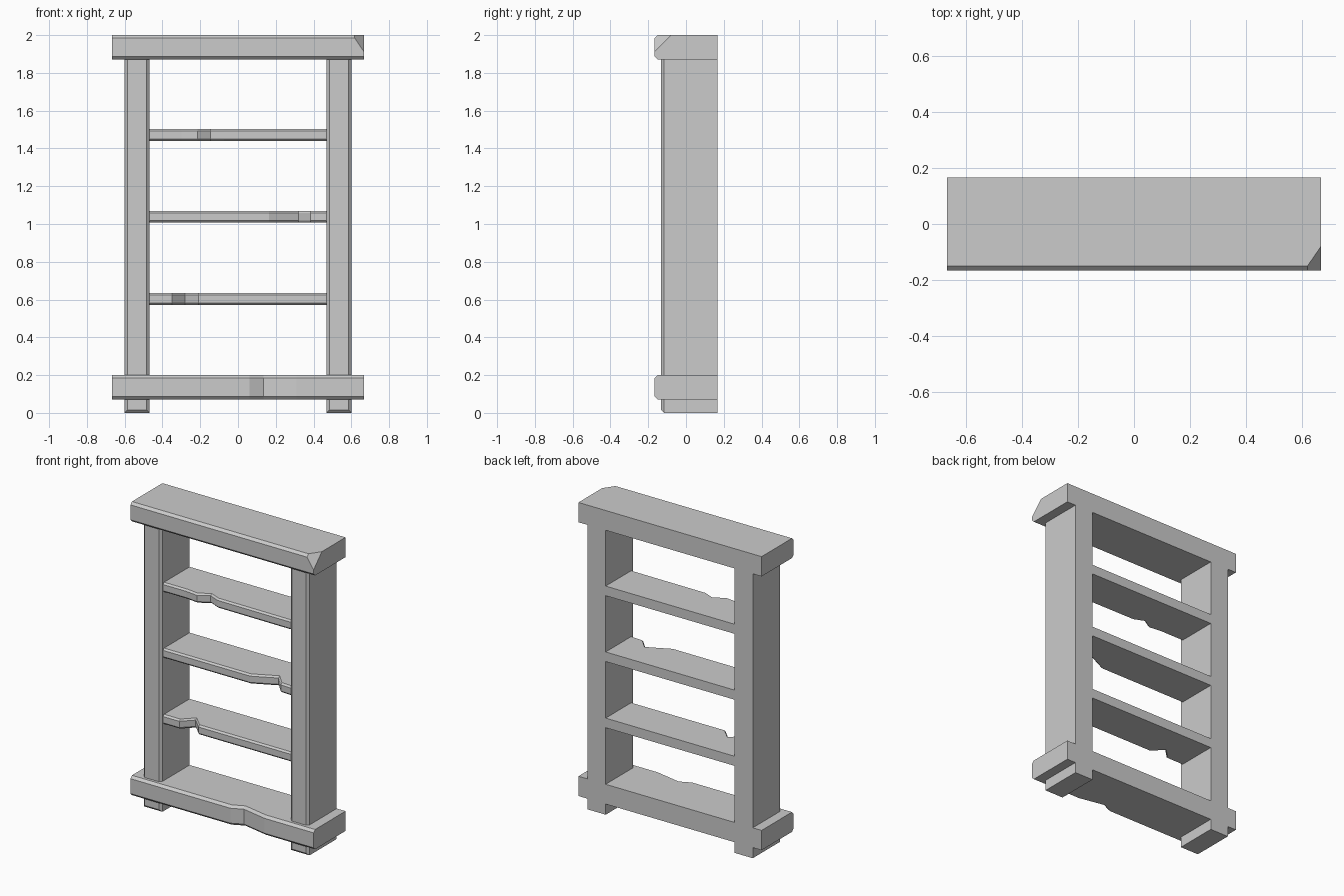
import bpy, bmesh
from mathutils import Vector

if "Cube" in bpy.data.objects:
    bpy.data.objects.remove(bpy.data.objects["Cube"])

BACK = 0.166


def finish(bm, name):
    bmesh.ops.recalc_face_normals(bm, faces=bm.faces)
    me = bpy.data.meshes.new(name)
    bm.to_mesh(me)
    bm.free()
    ob = bpy.data.objects.new(name, me)
    bpy.context.collection.objects.link(ob)
    return ob


def board(name, z0, z1, front, c, cut=None):
    """Plank whose front edge follows (x, y) points, with chamfered front edges."""
    bm = bmesh.new()
    rings = []
    for x, y in front:
        sec = [(BACK, z0), (y + c, z0), (y, z0 + c), (y, z1 - c), (y + c, z1), (BACK, z1)]
        rings.append([bm.verts.new((x, sy, sz)) for sy, sz in sec])
    for a, b in zip(rings, rings[1:]):
        for i in range(6):
            j = (i + 1) % 6
            bm.faces.new((a[i], a[j], b[j], b[i]))
    bm.faces.new(rings[0])
    bm.faces.new(rings[-1])
    if cut:
        # slice off a chipped corner along the plane through three points
        p, q, r = map(Vector, cut)
        n = (q - p).cross(r - p)
        if n.dot(Vector((0, 0, 1.9)) - p) > 0:
            n = -n
        bmesh.ops.bisect_plane(bm, geom=bm.verts[:] + bm.edges[:] + bm.faces[:],
                               plane_co=p, plane_no=n, clear_outer=True)
        bmesh.ops.holes_fill(bm, edges=[e for e in bm.edges if e.is_boundary])
    return finish(bm, name)


def post(name, x0, x1, y0, z1, c):
    """Upright with its front vertical and front bottom edges chamfered."""
    bm = bmesh.new()
    bmesh.ops.create_cube(bm, size=1)
    for v in bm.verts:
        v.co = (x0 if v.co.x < 0 else x1, y0 if v.co.y < 0 else BACK, 0 if v.co.z < 0 else z1)
    edges = [e for e in bm.edges
             if all(v.co.y < 0 for v in e.verts) and any(v.co.z < 0.01 for v in e.verts)]
    bmesh.ops.bevel(bm, geom=edges, offset=c, segments=1, affect='EDGES')
    return finish(bm, name)


# Uprights
post("left_post", -0.602, -0.468, -0.132, 1.875, 0.016)
post("right_post", 0.468, 0.602, -0.132, 1.875, 0.016)

# Top slab with a chipped front right corner
W, F = 0.666, -0.166
board("top_slab", 1.87, 2.0, [(-W, F), (W, F)], 0.016,
      cut=[(0.607, F, 2.0), (W, -0.08, 2.0), (W, F, 1.913)])

# Base slab with a shallow worn dent
board("base_slab", 0.07, 0.2,
      [(-W, F), (0.06, F), (0.135, F + 0.035), (0.31, F), (W, F)], 0.016)

# Shelves with chipped front edges: (bottom height, [(x, depth of dent)])
shelves = {
    "lower_shelf": (0.572, [(-0.35, 0), (-0.28, 0.07), (-0.21, 0)]),
    "middle_shelf": (1.007, [(0.165, 0.0), (0.32, 0.075), (0.385, 0.005)]),
    "upper_shelf": (1.44, [(-0.3, 0), (-0.215, -0.01), (-0.145, 0.033), (-0.075, 0.003)]),
}
for name, (z, dents) in shelves.items():
    pts = [(-0.475, 0)] + dents + [(0.475, 0)]
    board(name, z, z + 0.063, [(x, -0.11 + d) for x, d in pts], 0.011)
